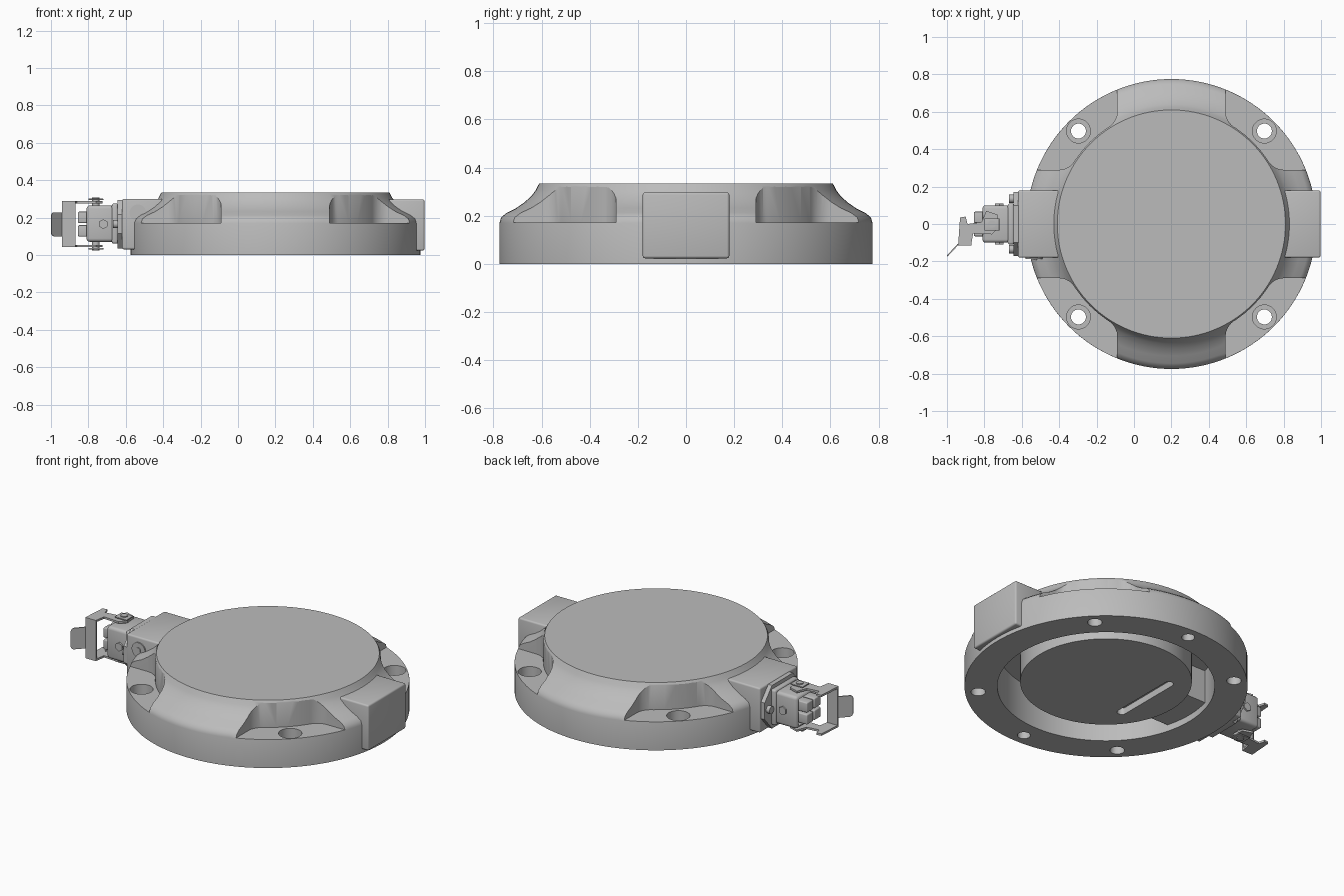
import bpy, bmesh, math
from mathutils import Matrix, Vector

if "Cube" in bpy.data.objects:
    bpy.data.objects.remove(bpy.data.objects["Cube"], do_unlink=True)

grey = bpy.data.materials.new("cast_grey")
grey.use_nodes = True
tone = (0.5, 0.5, 0.5, 1)
grey.diffuse_color = tone
grey.node_tree.nodes["Principled BSDF"].inputs["Base Color"].default_value = tone

CX = 0.2      # axis of the round body
MID = 0.165   # height of the connector axis


def finish(name, bm, angle=35):
    bmesh.ops.recalc_face_normals(bm, faces=bm.faces)
    mesh = bpy.data.meshes.new(name)
    bm.to_mesh(mesh)
    bm.free()
    mesh.materials.append(grey)
    obj = bpy.data.objects.new(name, mesh)
    bpy.context.collection.objects.link(obj)
    smooth(obj, angle)
    return obj


def smooth(obj, angle=35):
    bpy.ops.object.select_all(action='DESELECT')
    obj.select_set(True)
    bpy.context.view_layer.objects.active = obj
    bpy.ops.object.shade_smooth_by_angle(angle=math.radians(angle))


def add_prism(bm, outline, z0, z1):
    """Extrude an xy outline from z0 to z1."""
    face = bm.faces.new([bm.verts.new((x, y, z0)) for x, y in outline])
    ext = bmesh.ops.extrude_face_region(bm, geom=[face])["geom"]
    top = [v for v in ext if isinstance(v, bmesh.types.BMVert)]
    bmesh.ops.translate(bm, verts=top, vec=(0, 0, z1 - z0))
    return list(face.verts) + top


def add_rod(bm, start, end, radius, sides=32):
    a, b = Vector(start), Vector(end)
    turn = (b - a).to_track_quat('Z', 'Y').to_matrix().to_4x4()
    bmesh.ops.create_cone(bm, cap_ends=True, segments=sides, radius1=radius,
                          radius2=radius, depth=(b - a).length,
                          matrix=Matrix.Translation((a + b) / 2) @ turn)


def rod(name, start, end, radius, sides=32):
    bm = bmesh.new()
    add_rod(bm, start, end, radius, sides)
    return finish(name, bm)


def box(name, xs, ys, zs, bevel=0.0):
    bm = bmesh.new()
    add_prism(bm, [(xs[0], ys[0]), (xs[1], ys[0]), (xs[1], ys[1]), (xs[0], ys[1])], *zs)
    if bevel:
        bmesh.ops.bevel(bm, geom=bm.edges[:], offset=bevel, segments=3,
                        profile=0.5, affect='EDGES')
    return finish(name, bm)


def cut(obj, cutter):
    mod = obj.modifiers.new("cut", 'BOOLEAN')
    mod.object, mod.operation, mod.solver = cutter, 'DIFFERENCE', 'EXACT'
    bpy.ops.object.select_all(action='DESELECT')
    obj.select_set(True)
    bpy.context.view_layer.objects.active = obj
    bpy.ops.object.modifier_apply(modifier=mod.name)
    bpy.data.objects.remove(cutter, do_unlink=True)


# Round body: hub, ring trench underneath, flared shoulder, flat top
profile = [(0, 0.03), (0.47, 0.03), (0.47, 0.24), (0.595, 0.24), (0.595, 0),
           (0.775, 0), (0.775, 0.17), (0.768, 0.193), (0.745, 0.212),
           (0.705, 0.232), (0.668, 0.258), (0.64, 0.285), (0.625, 0.305),
           (0.615, 0.325), (0.61, 0.333), (0, 0.333)]
bm = bmesh.new()
ring = [bm.verts.new((CX + r, 0, z)) for r, z in profile]
edges = [bm.edges.new(pair) for pair in zip(ring, ring[1:])]
bmesh.ops.spin(bm, geom=ring + edges, cent=(CX, 0, 0), axis=(0, 0, 1),
               angle=math.tau, steps=128, use_merge=False)
bmesh.ops.remove_doubles(bm, verts=bm.verts, dist=1e-4)
body = finish("round_body", bm)

# Four corner pockets with rounded inner corners
bm = bmesh.new()
half, wall = 0.29, 0.618
t0 = math.asin(half / wall)
arc = [t0 + (math.pi / 2 - 2 * t0) * i / 6 for i in range(7)]
outline = [(wall * math.cos(t), wall * math.sin(t)) for t in arc]
outline += [(half, 0.95), (0.95, 0.95), (0.95, half)]
for k in range(4):
    turn = Matrix.Rotation(k * math.pi / 2, 2)
    turned = [turn @ Vector(p) for p in outline]
    verts = add_prism(bm, turned, 0.172, 0.5)
    corners = [turned[0], turned[6]]
    upright = {e for v in verts for e in v.link_edges
               if abs(e.verts[0].co.z - e.verts[1].co.z) > 0.1
               and any((e.verts[0].co.xy - c).length < 1e-4 for c in corners)}
    bmesh.ops.bevel(bm, geom=list(upright), offset=0.05, segments=5,
                    profile=0.5, affect='EDGES')
bmesh.ops.translate(bm, verts=bm.verts, vec=(CX, 0, 0))
cut(body, finish("pocket_cutter", bm))

# Bolt holes, counterbores, blind holes and the slot in the hub
bores, sinks = bmesh.new(), bmesh.new()
for sx in (-1, 1):
    for sy in (-1, 1):
        x, y = CX + 0.497 * sx, 0.497 * sy
        add_rod(bores, (x, y, -0.1), (x, y, 0.3), 0.04)
        add_rod(sinks, (x, y, 0.09), (x, y, 0.3), 0.064)
    add_rod(bores, (CX, 0.7 * sx, -0.1), (CX, 0.7 * sx, 0.1), 0.036)
cut(body, finish("bore_cutter", bores))
cut(body, finish("sink_cutter", sinks))
bm = bmesh.new()
ends = [math.pi * i / 8 for i in range(9)]
slot = [(0.026 * math.cos(t), 0.2 + 0.026 * math.sin(t)) for t in ends]
slot += [(-x, -y) for x, y in slot]
add_prism(bm, [(x - 0.08, y) for x, y in slot], -0.1, 0.07)
cut(body, finish("slot_cutter", bm))
smooth(body)

# Side blocks and the inner cable duct
box("left_block", (CX + 0.596, 0.997), (-0.18, 0.18), (0.023, 0.297), 0.01)
box("right_block", (-0.62, CX - 0.596), (-0.18, 0.18), (0.03, 0.3), 0.01)
box("cable_duct", (CX - 0.597, CX - 0.44), (-0.16, 0.16), (0.04, 0.25))

# Plug on the right block
rod("plug_collar", (-0.535, -0.17, 0.225), (-0.535, -0.187, 0.225), 0.045)
rod("plug_screw", (-0.535, -0.17, 0.225), (-0.535, -0.193, 0.225), 0.018, 6)

# Six-sided connector flange and its bolts
bm = bmesh.new()
hexagon = [(0.05, 0.17), (0.13, 0.1), (0.13, -0.1), (0.05, -0.17),
           (-0.05, -0.17), (-0.13, -0.1), (-0.13, 0.1), (-0.05, 0.17)]
add_prism(bm, hexagon, 0, 0.028)
bm.transform(Matrix.Translation((-0.617, 0, MID)) @ Matrix.Rotation(-math.pi / 2, 4, 'Y'))
finish("connector_flange", bm, 20)
for name, y in (("left", -0.135), ("right", 0.135)):
    rod(name + "_flange_bolt", (-0.64, y, MID), (-0.667, y, MID), 0.022)

# Connector shell, open at the end
shell = box("connector_shell", (-0.81, -0.64), (-0.1, 0.1), (0.07, 0.265), 0.018)
cut(shell, box("shell_cutter", (-0.9, -0.7), (-0.083, 0.083), (0.087, 0.248)))
smooth(shell)
box("shell_rim", (-0.675, -0.64), (-0.11, 0.11), (0.06, 0.275), 0.012)
for sy in (-1, 1):
    rod("shell_side_nut", (-0.72, 0.095 * sy, MID), (-0.72, 0.11 * sy, MID), 0.026, 6)
    for sz in (-1, 1):
        y, z = 0.036 * sy, MID + 0.036 * sz
        box("contact_block", (-0.855, -0.69), (y - 0.03, y + 0.03),
            (z - 0.03, z + 0.03), 0.006)

# Locking bail: two arms with pivots, springs clips, web and thumb tab
arm = [(-0.94, -0.11), (-0.87, -0.11), (-0.86, -0.05), (-0.76, -0.055),
       (-0.725, -0.02), (-0.73, 0.05), (-0.79, 0.07), (-0.815, 0.01),
       (-0.89, 0), (-0.9, 0.04), (-0.93, 0.035)]
for name, s in (("upper", 1), ("lower", -1)):
    bm = bmesh.new()
    add_prism(bm, arm, MID + 0.111 * s, MID + 0.123 * s)
    finish(name + "_bail_arm", bm, 20)
    rod(name + "_bail_pivot", (-0.76, 0, MID + 0.09 * s), (-0.76, 0, MID + 0.142 * s), 0.02)
    zs = sorted((MID + 0.128 * s, MID + 0.136 * s))
    box(name + "_bail_clip", (-0.8, -0.72), (-0.035, 0.03), zs, 0.002)
box("bail_web", (-0.94, -0.87), (-0.115, -0.105), (MID - 0.123, MID + 0.123))

bm = bmesh.new()
tab = [(-0.94, -0.113), (-0.997, -0.174), (-1.0, -0.168), (-0.943, -0.106)]
verts = add_prism(bm, tab, 0.1, 0.228)
tips = [e for e in bm.edges if all(v.co.x < -0.99 for v in e.verts)
        and abs(e.verts[0].co.z - e.verts[1].co.z) < 0.01]
bmesh.ops.bevel(bm, geom=tips, offset=0.02, segments=4, profile=0.5, affect='EDGES')
finish("bail_thumb_tab", bm)
